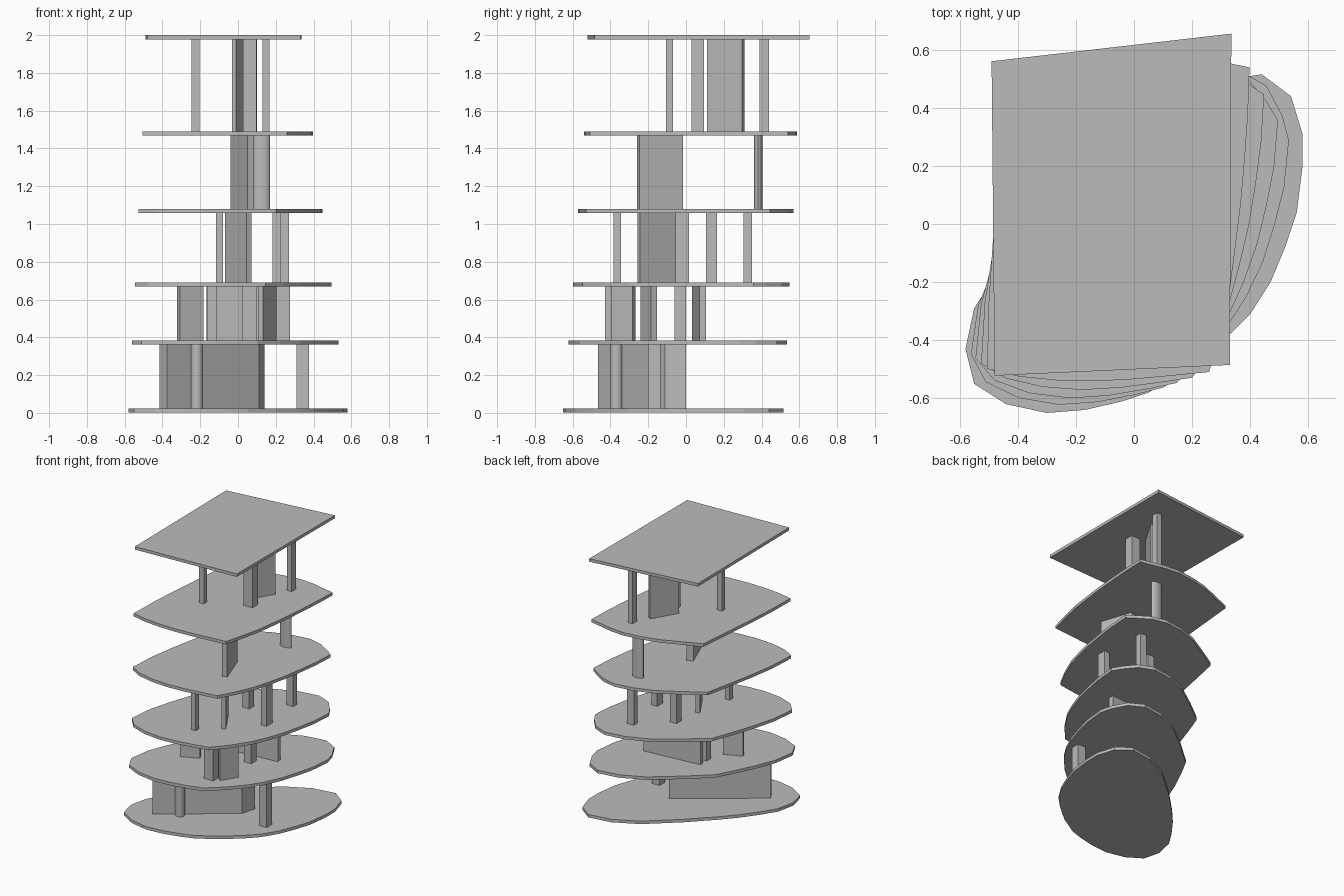
import bpy, bmesh, math
from mathutils import Vector

cube = bpy.data.objects.get("Cube")
if cube:
    bpy.data.objects.remove(cube, do_unlink=True)

grey = bpy.data.materials.new("plain grey")
grey.use_nodes = True
grey.diffuse_color = (0.5, 0.5, 0.5, 1)
bsdf = grey.node_tree.nodes["Principled BSDF"]
bsdf.inputs["Base Color"].default_value = (0.5, 0.5, 0.5, 1)
bsdf.inputs["Roughness"].default_value = 0.8


def prism(name, outline, z0, z1, smooth=False):
    """Extrude a flat outline upwards from z0 to z1."""
    bm = bmesh.new()
    face = bm.faces.new([bm.verts.new((p[0], p[1], z0)) for p in outline])
    new = bmesh.ops.extrude_face_region(bm, geom=[face])["geom"]
    top = [v for v in new if isinstance(v, bmesh.types.BMVert)]
    bmesh.ops.translate(bm, vec=(0, 0, z1 - z0), verts=top)
    bmesh.ops.recalc_face_normals(bm, faces=bm.faces)
    if smooth:
        for f in bm.faces:
            f.smooth = len(f.verts) == 4
        for e in bm.edges:
            e.smooth = e.calc_face_angle(0) < 0.6
    mesh = bpy.data.meshes.new(name)
    bm.to_mesh(mesh)
    bm.free()
    mesh.materials.append(grey)
    obj = bpy.data.objects.new(name, mesh)
    bpy.context.collection.objects.link(obj)
    return obj


def wall_outline(a, b, thick):
    a, b = Vector(a), Vector(b)
    d = (b - a).normalized() * thick / 2
    n = Vector((-d.y, d.x))
    return [a + n, a - n, b - n, b + n]


def box_outline(x, y, w, d):
    return [(x + i * w / 2, y + j * d / 2) for i, j in ((-1, -1), (1, -1), (1, 1), (-1, 1))]


def oval_outline(x, y, rx, ry, n=20):
    return [(x + rx * math.cos(math.tau * i / n), y + ry * math.sin(math.tau * i / n)) for i in range(n)]


# Floor outlines: a rounded base that blends into a four-cornered roof
roof = [Vector(p) for p in ((0.335, 0.655), (0.33, -0.485), (-0.48, -0.522), (-0.49, 0.56))]
base_sides = [
    [(0.58, 0.2), (0.56, 0.04), (0.52, -0.08), (0.47, -0.2), (0.4, -0.31), (0.33, -0.38), (0.2, -0.49)],
    [(0.05, -0.58), (-0.04, -0.61), (-0.17, -0.64), (-0.3, -0.65), (-0.44, -0.62), (-0.55, -0.55)],
    [(-0.58, -0.43), (-0.55, -0.29), (-0.48, -0.18), (-0.39, -0.06)],
    [(-0.3, 0.04), (-0.13, 0.21), (0.09, 0.4), (0.27, 0.49), (0.44, 0.515), (0.54, 0.44), (0.58, 0.31)],
]


def floor_outline(t):
    pts = []
    for k, side in enumerate(base_sides):
        for i, p in enumerate(side):
            upper = roof[k].lerp(roof[(k + 1) % 4], i / len(side))
            pts.append(Vector(p).lerp(upper, t))
    return roof if t >= 1 else pts


# Floor slabs
slab = 0.022
tops = [0.024, 0.383, 0.69, 1.08, 1.49, 2.0]
names = ["base_slab", "second_slab", "third_slab", "fourth_slab", "fifth_slab", "roof_slab"]
for name, z in zip(names, tops):
    t = 0 if z < 0.1 else z / 2
    prism(name, floor_outline(t), max(0, z - slab), z)

# Walls and columns standing on each floor
supports = [
    {"thick_wall": [(-0.375, -0.465), (0.11, -0.11), (0.14, 0), (-0.415, -0.4)],
     "round_column": oval_outline(-0.217, -0.368, 0.033, 0.033),
     "side_column": box_outline(0.343, -0.168, 0.065, 0.065)},
    {"left_wall": wall_outline((-0.315, -0.225), (-0.19, -0.17), 0.035),
     "long_wall": wall_outline((-0.165, 0.05), (0.275, 0.088), 0.035),
     "front_wall": wall_outline((0.12, -0.39), (0.19, -0.275), 0.03),
     "front_column": box_outline(0.06, -0.4, 0.075, 0.06),
     "middle_column": box_outline(0.12, -0.03, 0.06, 0.06),
     "inner_column": box_outline(-0.14, -0.03, 0.05, 0.05)},
    {"blade_wall": wall_outline((0.058, -0.25), (-0.055, -0.06), 0.03),
     "front_column": box_outline(-0.097, -0.365, 0.037, 0.04),
     "side_column": box_outline(0.248, -0.02, 0.045, 0.07),
     "middle_column": box_outline(-0.01, 0.135, 0.055, 0.06),
     "back_column": box_outline(0.21, 0.328, 0.055, 0.045)},
    {"blade_wall": [(0.05, -0.26), (0.083, -0.245), (0.005, -0.015), (-0.04, -0.03)],
     "oval_column": oval_outline(0.125, 0.382, 0.044, 0.022)},
    {"slanted_wall": wall_outline((-0.02, 0.118), (0.09, 0.302), 0.025),
     "front_column": box_outline(-0.225, -0.088, 0.04, 0.036),
     "middle_column": box_outline(0.062, 0.062, 0.073, 0.065),
     "back_column": box_outline(0.148, 0.415, 0.036, 0.05)},
]
for level, parts in enumerate(supports):
    for name, outline in parts.items():
        prism(f"level_{level + 1}_{name}", outline, tops[level], tops[level + 1] - slab,
              smooth=len(outline) > 4)
